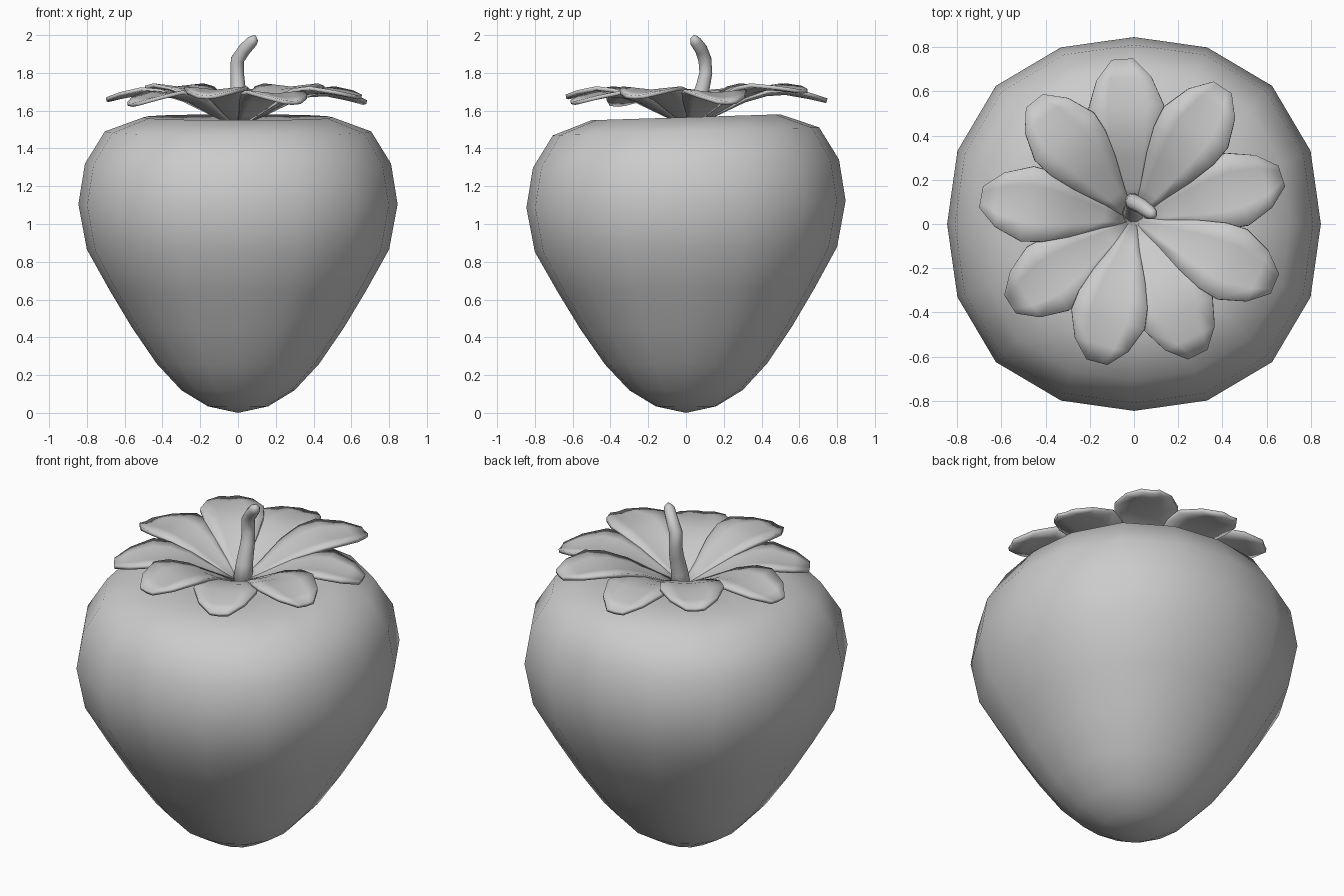
import bpy, bmesh, math
from mathutils import Vector

if "Cube" in bpy.data.objects:
    bpy.data.objects.remove(bpy.data.objects["Cube"])


def finish(name, bm):
    bmesh.ops.recalc_face_normals(bm, faces=bm.faces)
    for f in bm.faces:
        f.smooth = True
    me = bpy.data.meshes.new(name)
    bm.to_mesh(me)
    bm.free()
    ob = bpy.data.objects.new(name, me)
    bpy.context.collection.objects.link(ob)
    return ob


def loft(name, rings, start, end):
    """Skin closed rings of points and close both ends with a pole."""
    bm = bmesh.new()
    loops = [[bm.verts.new(p) for p in ring] for ring in rings]
    n = len(loops[0])
    for a, b in zip(loops, loops[1:]):
        for i in range(n):
            j = (i + 1) % n
            bm.faces.new((a[i], a[j], b[j], b[i]))
    for pole, ring in ((start, loops[0]), (end, loops[-1])):
        v = bm.verts.new(pole)
        for i in range(n):
            bm.faces.new((v, ring[i], ring[(i + 1) % n]))
    return finish(name, bm)


# Fruit: 16-sided lathe, slightly squared and tilted up toward the back
profile = [(.16, .035), (.30, .12), (.43, .26), (.56, .45), (.68, .65),
           (.80, .865), (.845, 1.105), (.81, 1.32), (.705, 1.49),
           (.50, 1.565), (.25, 1.545)]
rings = []
for r, z in profile:
    ring = []
    for i in range(16):
        a = math.tau * i / 16
        k = r * (1 + .045 * math.sin(2 * a) ** 2)
        y = k * math.sin(a)
        ring.append((k * math.cos(a), y, z + .022 * y * z / 1.1))
    rings.append(ring)
loft("fruit_body", rings, (0, 0, 0), (0, 0, 1.52))

# Leaves: angle, length, height lift, droop at the tip
leaves = [(94, .745, .02, .06), (57, .735, .05, .04), (18, .70, .01, .06),
          (-23, .69, .03, .05), (-64, .655, .0, .05), (-105, .645, .03, .05),
          (-147, .665, .0, .06), (170, .70, .025, .06), (129, .715, .05, .04)]
# Fraction of length, half width, height
stations = [(.04, .02, 1.53), (.2, .06, 1.58), (.4, .122, 1.645),
            (.56, .16, 1.675), (.7, .172, 1.69), (.88, .125, 1.69),
            (1.0, .05, 1.69)]
for n, (deg, length, lift, droop) in enumerate(leaves):
    bm = bmesh.new()
    d = Vector((math.cos(math.radians(deg)), math.sin(math.radians(deg)), 0))
    side = Vector((-d.y, d.x, 0))
    rows = []
    for t, w, z in stations:
        h = z + lift * t - droop * max(0, (t - .56) / .44) ** 1.5
        rows.append([bm.verts.new(d * t * length + side * w * s
                                  + Vector((0, .02 * (1 - t), h + .1 * w * abs(s))))
                     for s in (-1, -.5, 0, .5, 1)])
    for a, b in zip(rows, rows[1:]):
        for i in range(4):
            bm.faces.new((a[i], a[i + 1], b[i + 1], b[i]))
    leaf = finish(f"leaf_{n + 1}", bm)
    mod = leaf.modifiers.new("thickness", 'SOLIDIFY')
    mod.thickness = .02
    mod.offset = 0

# Stem: tapered bent tube
path = [((0, .045, 1.5), .058), ((0, .06, 1.62), .046), ((0, .09, 1.73), .039),
        ((-.005, .105, 1.80), .036), ((-.003, .10, 1.87), .036),
        ((.035, .08, 1.925), .034), ((.075, .05, 1.967), .031),
        ((.088, .042, 1.982), .022)]
pts = [Vector(p) for p, _ in path]
rings = []
for i, (p, r) in enumerate(path):
    t = (pts[min(i + 1, len(pts) - 1)] - pts[max(i - 1, 0)]).normalized()
    u = Vector((0, 1, 0)).cross(t).normalized()
    v = t.cross(u)
    rings.append([pts[i] + r * (u * math.cos(math.tau * k / 10) + v * math.sin(math.tau * k / 10))
                  for k in range(10)])
loft("stem", rings, pts[0], (.094, .037, 1.997))
